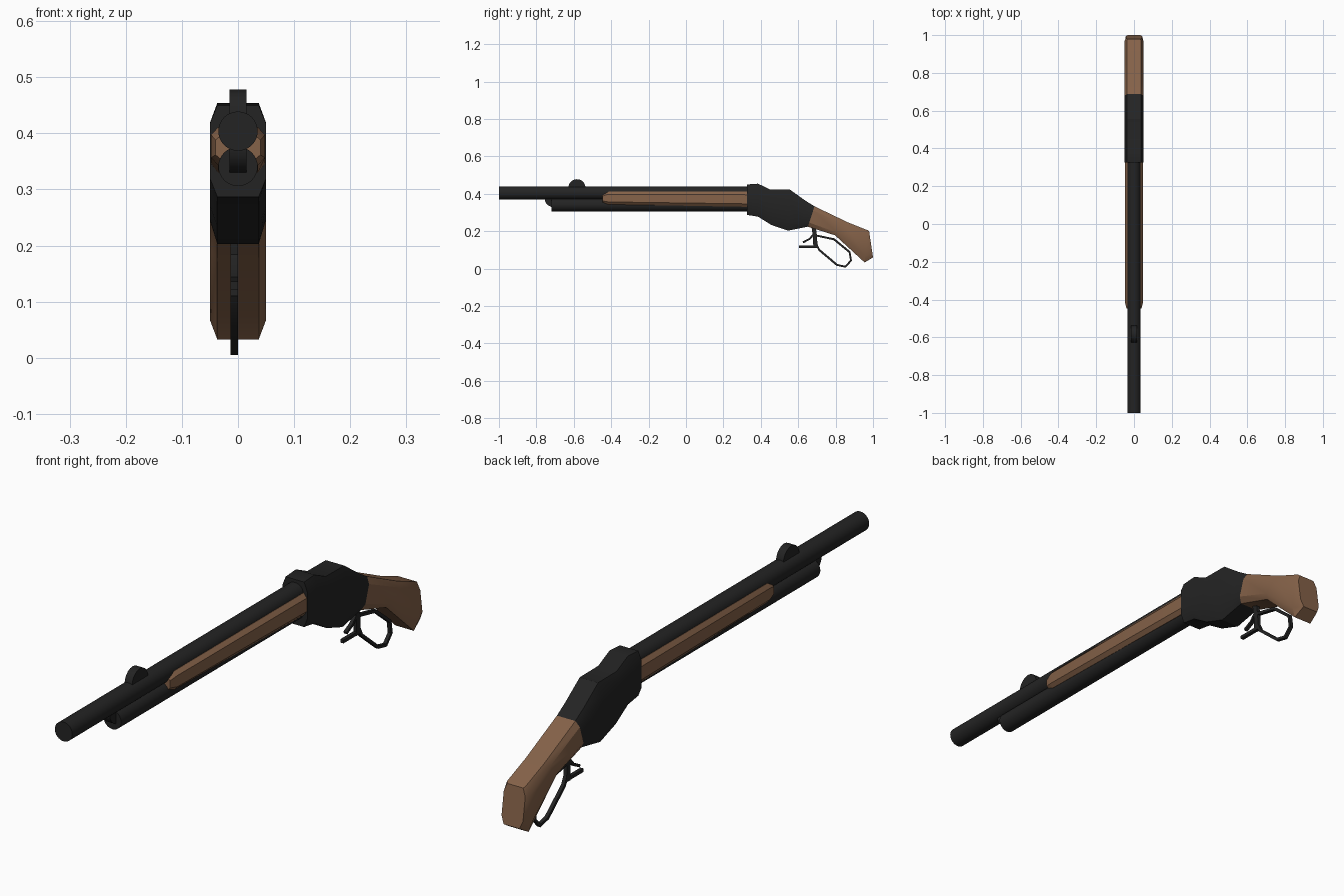
import bpy, bmesh, math
from mathutils import Vector

if "Cube" in bpy.data.objects:
    bpy.data.objects.remove(bpy.data.objects["Cube"])


def material(name, rgb):
    m = bpy.data.materials.new(name)
    m.diffuse_color = (*rgb, 1)
    m.use_nodes = True
    m.node_tree.nodes["Principled BSDF"].inputs["Base Color"].default_value = m.diffuse_color
    return m


METAL = material("black metal", (0.017, 0.017, 0.017))
WOOD = material("brown wood", (0.235, 0.122, 0.066))


def finish(name, bm, mat, angle=30):
    bmesh.ops.recalc_face_normals(bm, faces=bm.faces)
    me = bpy.data.meshes.new(name)
    bm.to_mesh(me)
    bm.free()
    me.materials.append(mat)
    ob = bpy.data.objects.new(name, me)
    bpy.context.collection.objects.link(ob)
    bpy.context.view_layer.objects.active = ob
    ob.select_set(True)
    bpy.ops.object.shade_smooth_by_angle(angle=math.radians(angle))
    ob.select_set(False)
    return ob


def loft(name, stations, mat, chamfer=0.2):
    """Octagonal rings; each station is top y,z, bottom y,z, half width."""
    bm = bmesh.new()
    rings = []
    for ty, tz, by, bz, w in stations:
        top, bot = Vector((0, ty, tz)), Vector((0, by, bz))
        half = [(0.74, 0), (1, chamfer), (1, 1 - chamfer), (0.74, 1)]
        pts = half + [(-a, t) for a, t in reversed(half)]
        rings.append([bm.verts.new(top.lerp(bot, t) + Vector((a * w, 0, 0))) for a, t in pts])
    for r, s in zip(rings, rings[1:]):
        for i in range(8):
            j = (i + 1) % 8
            bm.faces.new((r[i], r[j], s[j], s[i]))
    for r in (rings[0], rings[-1]):
        for i in range(3):
            bm.faces.new((r[i], r[i + 1], r[6 - i], r[7 - i]))
    return finish(name, bm, mat)


def prism(name, outline, x0, x1, mat, angle=30):
    """Side outline (y, z) extruded across x."""
    bm = bmesh.new()
    f = bm.faces.new([bm.verts.new((x0, y, z)) for y, z in outline])
    ext = bmesh.ops.extrude_face_region(bm, geom=[f])["geom"]
    bmesh.ops.translate(bm, vec=(x1 - x0, 0, 0),
                        verts=[v for v in ext if isinstance(v, bmesh.types.BMVert)])
    return finish(name, bm, mat, angle)


def strap(name, path, thick, closed=False):
    """Flat metal strap of constant thickness following a (y, z) path."""
    p = [Vector(q) for q in path]
    n = len(p)
    bm = bmesh.new()
    rings = []
    for i in range(n):
        a = p[i - 1] if closed or i else p[0]
        b = p[(i + 1) % n] if closed or i < n - 1 else p[-1]
        d = (b - a).normalized()
        off = Vector((-d.y, d.x)) * thick / 2
        rings.append([bm.verts.new((x, *(p[i] + s * off)))
                      for x, s in ((-0.013, 1), (0, 1), (0, -1), (-0.013, -1))])
    for i in range(n if closed else n - 1):
        r, s = rings[i], rings[(i + 1) % n]
        for k in range(4):
            bm.faces.new((r[k], r[(k + 1) % 4], s[(k + 1) % 4], s[k]))
    if not closed:
        bm.faces.new(rings[0])
        bm.faces.new(rings[-1])
    return finish(name, bm, METAL)


def tube(name, y0, y1, z, r):
    bpy.ops.mesh.primitive_cylinder_add(vertices=32, radius=r, depth=y1 - y0,
                                        location=(0, (y0 + y1) / 2, z),
                                        rotation=(math.pi / 2, 0, 0))
    ob = bpy.context.object
    ob.name = name
    ob.data.materials.append(METAL)
    bpy.ops.object.shade_smooth_by_angle(angle=math.radians(30))
    ob.select_set(False)


def disc(name, y, z, r):
    ring = [(y + r * math.cos(i * math.tau / 20), z + r * math.sin(i * math.tau / 20))
            for i in range(20)]
    prism(name, ring, -0.015, 0.015, METAL)


# barrel and magazine tube, with front sight and tube bracket
tube("barrel", -1.0, 0.36, 0.404, 0.035)
tube("magazine_tube", -0.72, 0.36, 0.341, 0.035)
disc("front_sight", -0.583, 0.432, 0.046)
disc("tube_bracket", -0.71, 0.375, 0.046)

# wooden forend
loft("forend", [(-0.447, 0.397, -0.447, 0.353, 0.040),
                (-0.415, 0.411, -0.415, 0.343, 0.048),
                (0.34, 0.411, 0.34, 0.330, 0.048)], WOOD)

# receiver body
loft("receiver", [(0.326, 0.450, 0.326, 0.287, 0.05),
                  (0.385, 0.454, 0.385, 0.278, 0.05),
                  (0.450, 0.423, 0.455, 0.234, 0.05),
                  (0.556, 0.422, 0.545, 0.203, 0.05),
                  (0.640, 0.362, 0.610, 0.216, 0.05),
                  (0.687, 0.333, 0.652, 0.224, 0.05)], METAL)

# wooden stock with butt
loft("stock", [(0.687, 0.333, 0.652, 0.224, 0.05),
               (0.866, 0.247, 0.797, 0.178, 0.05),
               (0.972, 0.205, 0.955, 0.033, 0.05),
               (0.979, 0.200, 1.000, 0.060, 0.043)], WOOD)

# lever loop, its post, front tail and trigger
strap("lever_loop", [(0.700, 0.176), (0.791, 0.157), (0.875, 0.088), (0.882, 0.043),
                     (0.852, 0.010), (0.807, 0.020), (0.712, 0.100), (0.695, 0.135)], 0.011, True)
strap("lever_post", [(0.682, 0.225), (0.690, 0.170), (0.692, 0.110)], 0.022)
strap("lever_tail", [(0.700, 0.117), (0.605, 0.117)], 0.012)
strap("trigger", [(0.684, 0.185), (0.660, 0.158), (0.625, 0.140)], 0.010)
